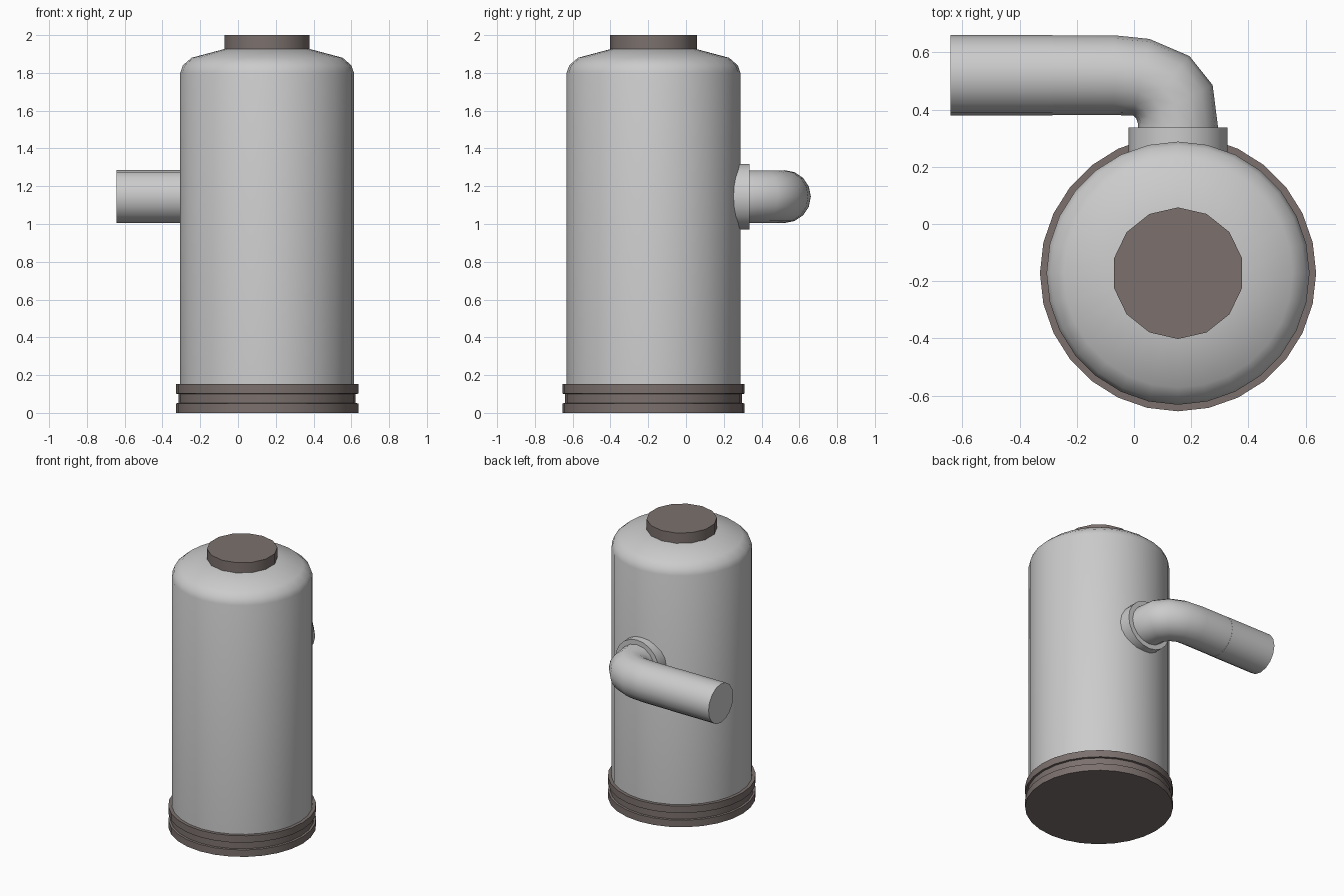
import bpy
import bmesh
from math import sin, cos, pi, radians
from mathutils import Vector

if "Cube" in bpy.data.objects:
    bpy.data.objects.remove(bpy.data.objects["Cube"])

CX, CY = 0.154, -0.172      # axis of the tank
PZ, PR = 1.145, 0.139       # height and radius of the outlet pipe

brown = bpy.data.materials.new("dark_brown")
brown.diffuse_color = (0.2, 0.165, 0.155, 1)
brown.use_nodes = True
brown.node_tree.nodes["Principled BSDF"].inputs["Base Color"].default_value = brown.diffuse_color


def loft(name, rings, mat=None):
    """Skin a list of point rings, closing both ends."""
    bm = bmesh.new()
    loops = [[bm.verts.new(p) for p in ring] for ring in rings]
    n = len(loops[0])
    for a, b in zip(loops, loops[1:]):
        for i in range(n):
            j = (i + 1) % n
            bm.faces.new((a[i], a[j], b[j], b[i]))
    bm.faces.new(loops[0][::-1])
    bm.faces.new(loops[-1])
    bmesh.ops.recalc_face_normals(bm, faces=bm.faces[:])
    mesh = bpy.data.meshes.new(name)
    bm.to_mesh(mesh)
    bm.free()
    ob = bpy.data.objects.new(name, mesh)
    bpy.context.collection.objects.link(ob)
    if mat:
        mesh.materials.append(mat)
    bpy.ops.object.select_all(action='DESELECT')
    ob.select_set(True)
    bpy.context.view_layer.objects.active = ob
    bpy.ops.object.shade_smooth_by_angle(angle=radians(38))
    return ob


def lathe(name, profile, sides, mat=None):
    """Turn a (radius, z) profile around the tank axis."""
    rings = [[(CX + r * sin(2 * pi * i / sides), CY + r * cos(2 * pi * i / sides), z)
              for i in range(sides)] for r, z in profile]
    return loft(name, rings, mat)


def pipe(name, sections, sides, rz):
    """Round pipe; each section gives its outer and inner point in plan."""
    rings = []
    for ox, oy, ix, iy in sections:
        c = Vector(((ox + ix) / 2, (oy + iy) / 2, PZ))
        u = Vector(((ox - ix) / 2, (oy - iy) / 2, 0))
        rings.append([c + u * cos(2 * pi * i / sides) + Vector((0, 0, rz * sin(2 * pi * i / sides)))
                      for i in range(sides)])
    return loft(name, rings)


# Tank with rounded shoulder
lathe("tank_body", [(0.46, 0.10), (0.46, 1.80), (0.446, 1.84), (0.40, 1.88), (0.22, 1.928)], 28)

# Grooved base and top cap
lathe("base_ring", [(0.483, 0), (0.483, 0.05), (0.469, 0.052), (0.469, 0.10),
                    (0.483, 0.102), (0.483, 0.152)], 28, brown)
lathe("top_cap", [(0.23, 1.91), (0.23, 2.0)], 14, brown)

# Collar where the pipe leaves the tank
pipe("pipe_collar", [(CX + 0.173, 0.2, CX - 0.173, 0.2),
                     (CX + 0.173, 0.337, CX - 0.173, 0.337)], 20, 0.173)

# Elbow turning from +y to -x
pipe("pipe_elbow", [(0.295, 0.32, 0.014, 0.32), (0.294, 0.337, 0.014, 0.345),
                    (0.275, 0.486, 0.013, 0.355), (0.194, 0.587, 0.008, 0.368),
                    (0.054, 0.647, -0.002, 0.379), (-0.07, 0.66, -0.07, 0.381),
                    (-0.285, 0.66, -0.285, 0.381)], 16, PR)

# Straight end piece
pipe("pipe_end", [(-0.285, 0.661, -0.285, 0.38), (-0.642, 0.661, -0.642, 0.38)], 16, PR + 0.001)
